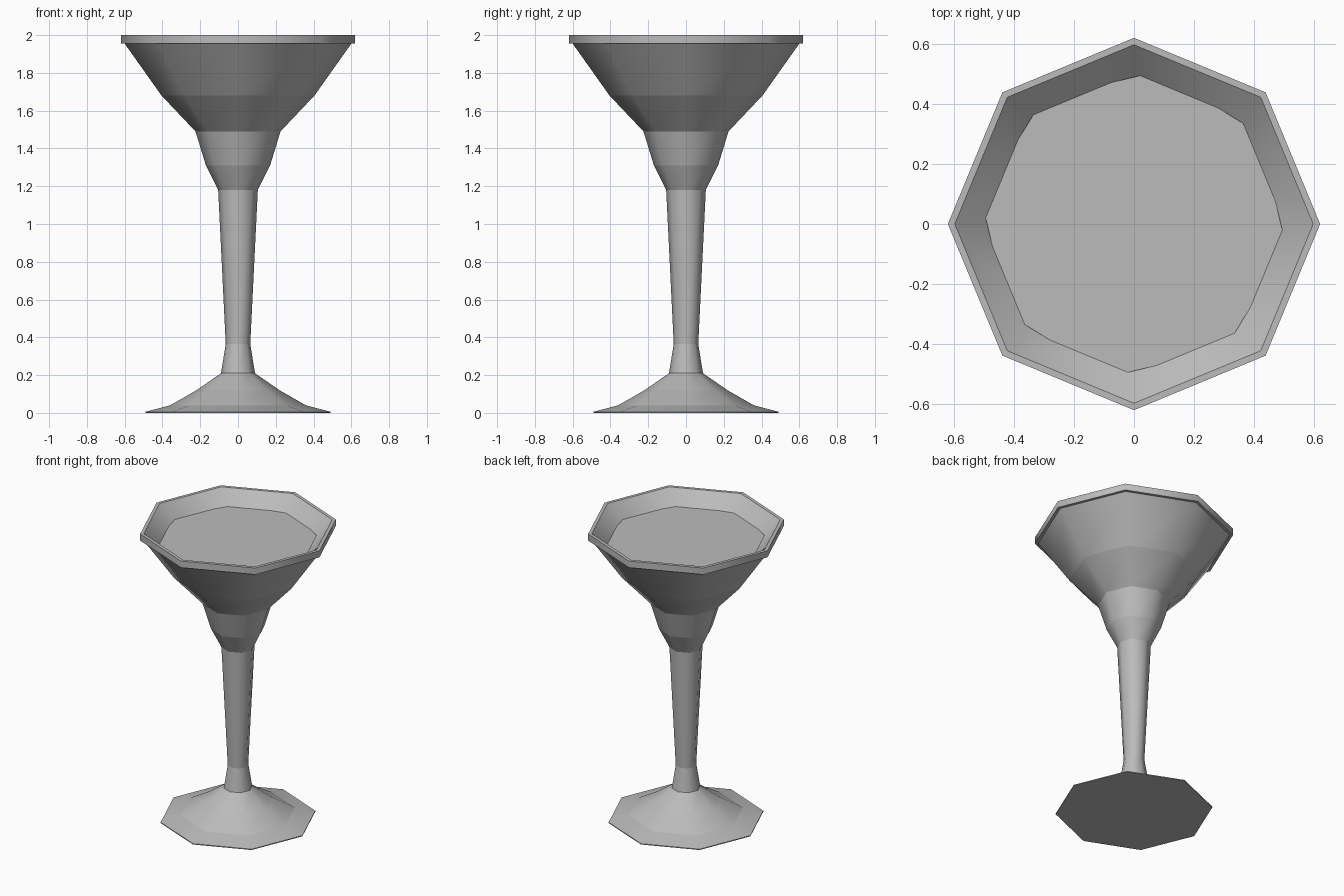
import bpy, bmesh, math

cube = bpy.data.objects.get("Cube")
if cube:
    bpy.data.objects.remove(cube, do_unlink=True)

SIDES = 8


def make_material(name, value):
    mat = bpy.data.materials.new(name)
    mat.use_nodes = True
    colour = (value, value, value, 1)
    mat.diffuse_color = colour
    mat.node_tree.nodes["Principled BSDF"].inputs["Base Color"].default_value = colour
    return mat


def lathe(name, profile, mat, cap_first=False, cap_last=False, turn=0):
    """Spin (radius, height) pairs into an octagonal shell, smooth around and crisp between bands."""
    bm = bmesh.new()
    rings = []
    for r, z in profile:
        angles = [math.radians(turn) + math.tau * i / SIDES for i in range(SIDES)]
        rings.append([bm.verts.new((r * math.cos(a), r * math.sin(a), z)) for a in angles])
    for low, high in zip(rings, rings[1:]):
        for i in range(SIDES):
            j = (i + 1) % SIDES
            bm.faces.new((low[i], low[j], high[j], high[i]))
    if cap_first:
        bm.faces.new(rings[0][::-1])
    if cap_last:
        bm.faces.new(rings[-1])
    for face in bm.faces:
        face.smooth = True
    for edge in bm.edges:
        a, b = edge.verts
        edge.smooth = abs(a.co.z - b.co.z) > 1e-5
    mesh = bpy.data.meshes.new(name)
    bm.to_mesh(mesh)
    bm.free()
    mesh.materials.append(mat)
    obj = bpy.data.objects.new(name, mesh)
    bpy.context.collection.objects.link(obj)
    return obj


grey = make_material("glass grey", 0.5)

# Flared foot
lathe("foot", [(0.49, 0), (0.49, 0.006), (0.36, 0.04), (0.22, 0.12), (0.09, 0.21)],
      grey, cap_first=True)

# Stem, narrowest just above the foot
lathe("stem", [(0.09, 0.21), (0.065, 0.365), (0.105, 1.18)], grey)

# Collar and conical bowl
lathe("bowl", [(0.105, 1.18), (0.17, 1.31), (0.225, 1.49), (0.405, 1.68), (0.60, 1.955)], grey)

# Rim band, flat lip and inner wall
lathe("rim", [(0.60, 1.955), (0.62, 1.955), (0.62, 2.0), (0.597, 2.0), (0.45, 1.86)], grey)

# Drink surface, slightly turned against the glass
lathe("drink", [(0.40, 1.86), (0.515, 1.91)], grey, cap_last=True, turn=-9)
